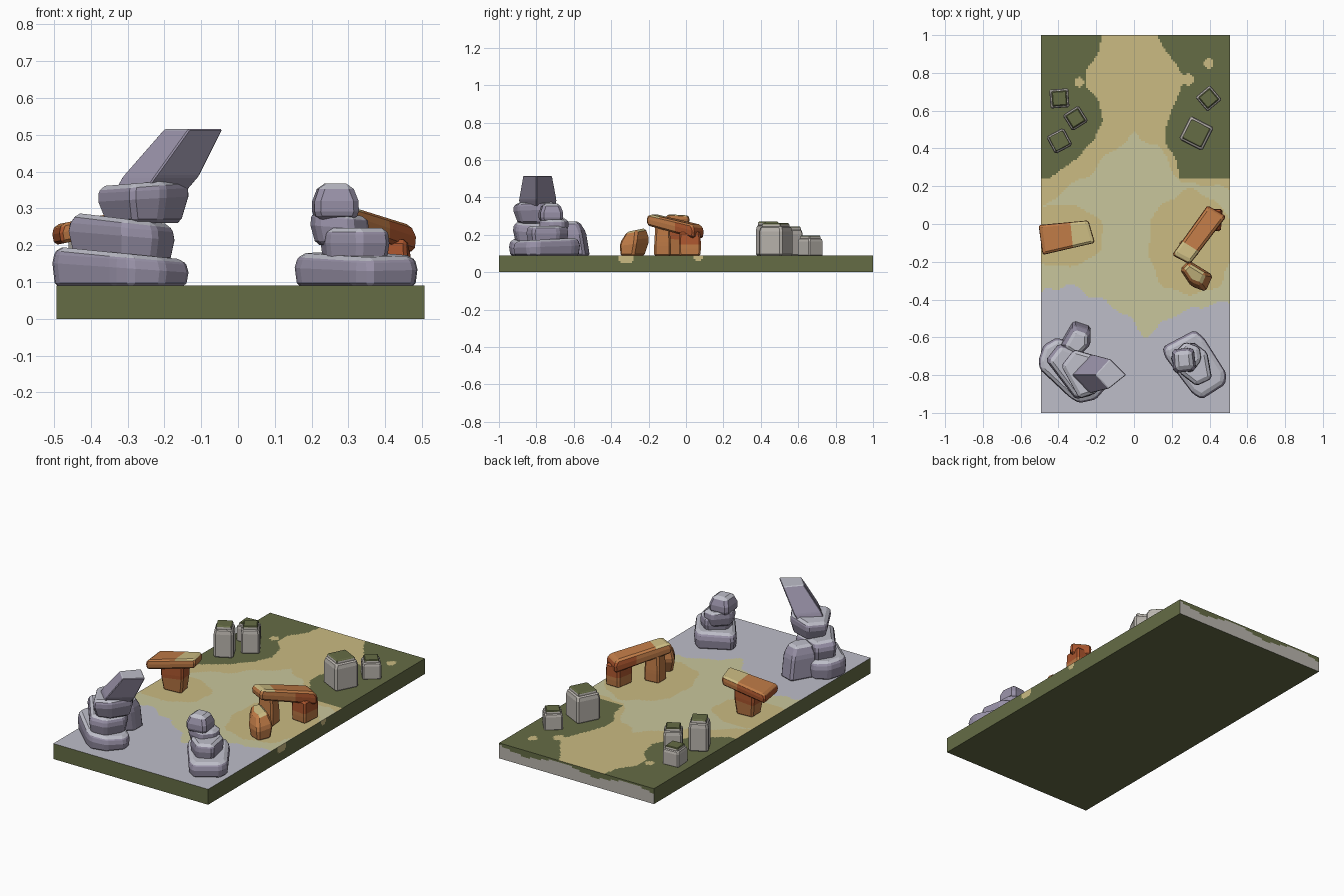
import bpy, bmesh, math
from mathutils import Vector

if "Cube" in bpy.data.objects:
    bpy.data.objects.remove(bpy.data.objects["Cube"])


def lin(c):
    return tuple((v / 255 / 12.92) if v < 11 else ((v / 255 + .055) / 1.055) ** 2.4 for v in c)


COLOURS = {
    "olive_moss": (101, 108, 69), "sand": (203, 187, 130), "pale_sand": (201, 198, 156),
    "light_slate": (190, 190, 201), "lavender_rock": (152, 145, 167),
    "orange_rock": (190, 122, 70), "rust_rock": (172, 86, 46), "pale_stone": (186, 181, 174),
}
MATS = {}
for key, rgb in COLOURS.items():
    MATS[key] = bpy.data.materials.new(key)
    MATS[key].diffuse_color = (*lin(rgb), 1)


def finish(bm, name, rule):
    """Colour every face by rule(centre, normal) and make the object."""
    mesh = bpy.data.meshes.new(name)
    slots = []
    bm.normal_update()
    for f in bm.faces:
        m = rule(f.calc_center_median(), f.normal)
        if m not in slots:
            slots.append(m)
            mesh.materials.append(MATS[m])
        f.material_index = slots.index(m)
    bm.to_mesh(mesh)
    bm.free()
    ob = bpy.data.objects.new(name, mesh)
    bpy.context.collection.objects.link(ob)
    return ob


def lerp(table, t):
    if t <= table[0][0]:
        return table[0][1]
    for (a, va), (b, vb) in zip(table, table[1:]):
        if t <= b:
            return va + (vb - va) * (t - a) / (b - a)
    return table[-1][1]


# ---------- ground slab with painted terrain ----------
X0, X1, H, CELL = -.493, .507, .09, .01
MOSS_L = [(.24, -.45), (.35, -.3), (.45, -.21), (.55, -.165), (.66, -.19), (.72, -.25),
          (.82, -.25), (.9, -.19), (1, -.17)]
MOSS_R = [(.25, .24), (.35, .22), (.42, .17), (.5, .165), (.6, .2), (.7, .24), (.77, .27),
          (.85, .22), (.93, .16), (1, .12)]
PALE = [(-.5, .08), (-.35, .19), (-.2, .3), (-.1, .4), (0, .48), (.12, .42), (.2, .3), (.25, .22), (.5, .18)]
SLATE = [(-.5, -.37), (-.35, -.33), (-.15, -.4), (0, -.53), (.06, -.59), (.2, -.5), (.3, -.45), (.5, -.4)]
DOTS = [(.395, .85, .027), (.285, .765, .032), (-.29, .75, .026)]
BLOBS = [(.3, -.1, .23, .27), (-.38, -.06, .21, .17)]


def terrain(x, y):
    w = .01 * math.sin(41 * x + 2) + .01 * math.sin(37 * y + 1)
    if y > .245 and (x < lerp(MOSS_L, y) or x > lerp(MOSS_R, y)):
        dot = any(math.hypot(x - a, y - b) < r for a, b, r in DOTS)
        return "sand" if dot else "olive_moss"
    if y < lerp(SLATE, x) + w:
        return "light_slate"
    if any(((x - a) / p) ** 2 + ((y - b) / q) ** 2 < 1 + 8 * w for a, b, p, q in BLOBS):
        return "sand"
    return "pale_sand" if y < lerp(PALE, x) + w else "sand"


def ground_rule(c, n):
    if n.z > .5:
        return terrain(c.x, c.y)
    if n.y > .5:  # bare stone back edge with a mossy lip
        return "olive_moss" if c.z > .068 + .014 * math.sin(14 * c.x) else "pale_stone"
    if n.x > .5 and any(math.hypot(c.y - y, c.z - H) < r for y, r in ((-.32, .045), (.065, .03))):
        return "sand"
    return "olive_moss"


def panel(bm, o, u, v, nu, nv):
    o, u, v = Vector(o), Vector(u) * CELL, Vector(v) * CELL
    g = [[bm.verts.new(o + u * i + v * j) for i in range(nu + 1)] for j in range(nv + 1)]
    for j in range(nv):
        for i in range(nu):
            bm.faces.new((g[j][i], g[j][i + 1], g[j + 1][i + 1], g[j + 1][i]))


bm = bmesh.new()
panel(bm, (X0, -1, H), (1, 0, 0), (0, 1, 0), 100, 200)
panel(bm, (X0, -1, 0), (1, 0, 0), (0, 0, 1), 100, 9)
panel(bm, (X1, -1, 0), (0, 1, 0), (0, 0, 1), 200, 9)
panel(bm, (X1, 1, 0), (-1, 0, 0), (0, 0, 1), 100, 9)
panel(bm, (X0, 1, 0), (0, -1, 0), (0, 0, 1), 200, 9)
bm.faces.new([bm.verts.new(p) for p in ((X0, -1, 0), (X0, 1, 0), (X1, 1, 0), (X1, -1, 0))])
bmesh.ops.remove_doubles(bm, verts=bm.verts, dist=1e-4)
finish(bm, "ground_slab", ground_rule)


# ---------- faceted boulders ----------
def slate_rule(c, n):
    return "light_slate" if n.z > .72 else "lavender_rock"


def rock(name, pts, z0, z1, rule=slate_rule, foot=.95, top=.85, waist=.7, shift=(0, 0),
         slope=(0, 0), base_slope=(0, 0), bevel=.012, cuts=()):
    """Three-ring chunk over a plan outline; slope tilts its top, base_slope its underside."""
    bm = bmesh.new()
    pts = [Vector(p) for p in pts]
    c = sum(pts, Vector((0, 0))) / len(pts)
    rings = []
    for t, s in ((0, foot), (waist, 1), (1, top)):
        ring = []
        for p in pts:
            d = (p - c) * s
            tilt = Vector(base_slope).lerp(Vector(slope), t)
            q = c + d + Vector(shift) * t
            ring.append(bm.verts.new((q.x, q.y, z0 + (z1 - z0) * t + tilt.dot(d))))
        rings.append(ring)
    n = len(pts)
    for a, b in zip(rings, rings[1:]):
        for i in range(n):
            bm.faces.new((a[i], a[(i + 1) % n], b[(i + 1) % n], b[i]))
    bm.faces.new(rings[0][::-1])
    bm.faces.new(rings[-1])
    bmesh.ops.recalc_face_normals(bm, faces=bm.faces)
    if bevel:
        bmesh.ops.bevel(bm, geom=bm.edges[:], offset=bevel, segments=1, affect='EDGES', clamp_overlap=True)
    for co, no in cuts:
        bmesh.ops.bisect_plane(bm, geom=bm.verts[:] + bm.edges[:] + bm.faces[:], dist=1e-5,
                               plane_co=co, plane_no=no)
    return finish(bm, name, rule)


# left slate stack with leaning spire
rock("left_stack_base", [(-.507, -.72), (-.48, -.64), (-.41, -.6), (-.35, -.62), (-.14, -.79), (-.13, -.85),
                         (-.2, -.93), (-.29, -.95), (-.34, -.92), (-.5, -.77)],
     .085, .18, slope=(-.1, 0), top=.9)
rock("left_stack_middle", [(-.47, -.72), (-.4, -.63), (-.2, -.72), (-.165, -.8), (-.22, -.91), (-.31, -.93)],
     .155, .27, slope=(-.12, 0), foot=.88)
rock("left_stack_upper", [(-.39, -.75), (-.32, -.66), (-.18, -.7), (-.125, -.79), (-.2, -.9), (-.29, -.93)],
     .26, .37, slope=(.08, 0), foot=.8, top=.9)
rock("left_stack_spire", [(-.34, -.8), (-.25, -.895), (-.13, -.8), (-.24, -.69)],
     .35, .515, foot=.95, top=.77, waist=.22, shift=(.115, 0), bevel=.004)
rock("left_stack_side_boulder", [(-.39, -.63), (-.32, -.51), (-.23, -.54), (-.23, -.62), (-.3, -.69)],
     .085, .27, top=.7, foot=1, shift=(0, -.03))

# right slate stack
rock("right_stack_base", [(.15, -.65), (.32, -.56), (.37, -.6), (.49, -.79), (.485, -.85), (.36, -.93),
                          (.31, -.9), (.16, -.7)],
     .085, .175, slope=(0, .05), top=.88)
rock("right_stack_middle", [(.22, -.7), (.31, -.62), (.39, -.68), (.415, -.82), (.33, -.86), (.24, -.79)],
     .15, .247, foot=.9, top=.88)
rock("right_stack_upper", [(.19, -.7), (.27, -.62), (.35, -.65), (.36, -.72), (.31, -.79), (.21, -.77)],
     .2, .285, foot=.8, slope=(-.1, 0))
rock("right_stack_cap", [(.195, -.66), (.32, -.65), (.335, -.78), (.205, -.795)],
     .265, .367, foot=.8, top=.66, waist=.4, bevel=.015)


# ---------- orange rock arches ----------
def plain_orange(c, n):
    return "orange_rock"


def lintel_rule(c, n):
    if c.y < -.1 and n.z > .5:
        return "sand"
    return "rust_rock" if c.y > -.02 and n.z < .5 else "orange_rock"


rock("arch_lintel", [(.2, -.165), (.39, .1), (.49, .04), (.295, -.215)], .215, .282, lintel_rule,
     foot=.97, top=.88, slope=(-.09, -.17), base_slope=(-.1, -.2), bevel=.01,
     cuts=[((.27, -.1, .2), (.5, .8, 0)), ((.35, -.02, .2), (.5, .8, 0))])
rock("arch_front_leg", [(.24, -.17), (.24, -.09), (.33, -.08), (.34, -.17)], .085, .25, plain_orange,
     foot=1, top=.85, waist=.4, bevel=.01)
rock("arch_back_leg", [(.36, -.03), (.38, .08), (.47, .08), (.46, -.04)], .085, .215,
     lambda c, n: "rust_rock" if c.z > .14 else "orange_rock", foot=.95, top=.95, waist=.4, bevel=.01)
rock("arch_fallen_boulder", [(.25, -.25), (.3, -.2), (.43, -.28), (.39, -.37), (.31, -.34)], .085, .225,
     lambda c, n: "sand" if n.z > .8 and c.z > .2 else "orange_rock",
     foot=.8, top=.65, waist=.55, slope=(0, .2), shift=(-.02, .02))
rock("balanced_slab", [(-.507, -.005), (-.24, .02), (-.205, -.1), (-.485, -.165)], .228, .283,
     lambda c, n: "sand" if n.z > .5 and c.x > -.33 else "rust_rock" if c.x < -.4 and n.z < .3 else "orange_rock",
     foot=.95, top=.92, slope=(.2, 0), base_slope=(.2, 0), bevel=.01, cuts=[((-.33, -.06, .2), (1, .1, 0))])
rock("balanced_slab_leg", [(-.42, -.12), (-.42, -.02), (-.3, -.01), (-.28, -.11)], .085, .24,
     lambda c, n: "rust_rock" if c.z > .17 else "orange_rock",
     foot=.82, top=1, waist=.6, slope=(.2, 0), bevel=.01)


# ---------- mossy stone pillars ----------
def square(x, y, size, deg):
    return [(x + size * .7071 * math.cos(math.radians(deg + 45 + 90 * k)),
             y + size * .7071 * math.sin(math.radians(deg + 45 + 90 * k))) for k in range(4)]


PILLARS = [(-.395, .665, .1, 4, .195), (-.31, .56, .1, 32, .245), (-.395, .44, .105, 28, .27),
           (.33, .48, .14, -27, .262), (.395, .665, .1, 40, .197)]
for i, (x, y, size, deg, h) in enumerate(PILLARS, 1):
    rock(f"pillar_{i}_body", square(x, y, size, deg), .085, h - .014, lambda c, n: "pale_stone",
         foot=1, top=.86, waist=.88, bevel=.012)
    rock(f"pillar_{i}_moss_cap", square(x, y, size * .8, deg), h - .022, h,
         lambda c, n: "olive_moss" if n.z > .3 else "pale_stone", foot=1, top=.92, waist=.6, bevel=.003)

for m in bpy.data.materials:
    if m.users and not m.is_grease_pencil:
        m.use_nodes = True
        m.node_tree.nodes["Principled BSDF"].inputs["Base Color"].default_value = m.diffuse_color
